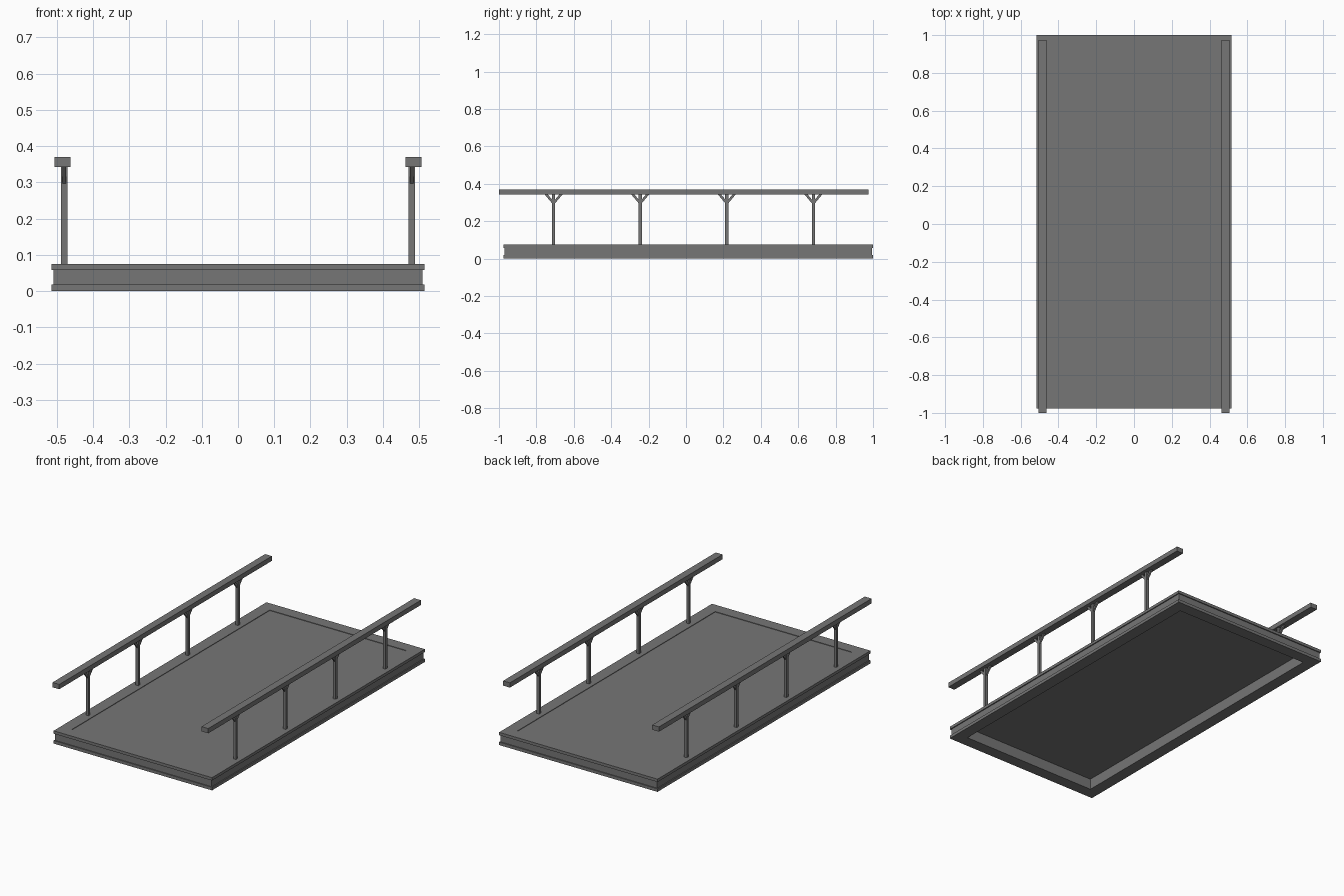
import bpy, bmesh

if "Cube" in bpy.data.objects:
    bpy.data.objects.remove(bpy.data.objects["Cube"])

# Dark grey paint for every part
paint = bpy.data.materials.new("dark_grey")
paint.diffuse_color = (0.18, 0.18, 0.18, 1)
paint.use_nodes = True
paint.node_tree.nodes["Principled BSDF"].inputs["Base Color"].default_value = paint.diffuse_color

def mesh_object(name, bm):
    bmesh.ops.recalc_face_normals(bm, faces=bm.faces)
    me = bpy.data.meshes.new(name)
    bm.to_mesh(me)
    bm.free()
    me.materials.append(paint)
    ob = bpy.data.objects.new(name, me)
    bpy.context.collection.objects.link(ob)
    return ob

def box(name, x0, x1, y0, y1, z0, z1):
    bm = bmesh.new()
    bmesh.ops.create_cube(bm, size=1)
    for v in bm.verts:
        v.co = (x1 if v.co.x > 0 else x0, y1 if v.co.y > 0 else y0, z1 if v.co.z > 0 else z0)
    return mesh_object(name, bm)

def prism(name, profile, x0, x1):
    """Extrude a (y, z) outline along x."""
    bm = bmesh.new()
    face = bm.faces.new([bm.verts.new((x0, y, z)) for y, z in profile])
    ext = bmesh.ops.extrude_face_region(bm, geom=[face])["geom"]
    bmesh.ops.translate(bm, vec=(x1 - x0, 0, 0),
                        verts=[v for v in ext if isinstance(v, bmesh.types.BMVert)])
    return mesh_object(name, bm)

HX, Y0, Y1, TOP = 0.515, -0.977, 1.0, 0.075
RIM, RAIL_Z = 0.07, 0.342

# Deck frame: grooved beam section swept round the rectangle (inset, height)
section = [(0, 0), (0, .018), (.006, .018), (.006, .058), (0, .058), (0, TOP), (RIM, TOP), (RIM, 0)]
bm = bmesh.new()
loops = []
for i, z in section:
    corners = [(-HX + i, Y0 + i), (HX - i, Y0 + i), (HX - i, Y1 - i), (-HX + i, Y1 - i)]
    loops.append([bm.verts.new((x, y, z)) for x, y in corners])
for a, b in zip(loops, loops[1:] + loops[:1]):
    for k in range(4):
        n = (k + 1) % 4
        bm.faces.new((a[k], a[n], b[n], b[k]))
mesh_object("deck_frame", bm)

# Slightly sunken floor panel
box("deck_floor", -HX + RIM, HX - RIM, Y0 + RIM, Y1 - RIM, 0.064, 0.072)

# Handrails, posts and paired diagonal braces
for side, s in (("left", -1), ("right", 1)):
    cx = s * 0.4845
    box(f"{side}_handrail", cx - .022, cx + .022, -1.0, 0.975, RAIL_Z, 0.37)
    px = s * 0.4795
    for k in range(4):
        y = -0.708 + k * 0.463
        box(f"{side}_post_{k + 1}", px - .0085, px + .0085, y - .0085, y + .0085, TOP, RAIL_Z)
        for label, d in (("front", -1), ("back", 1)):
            outline = [(y, .286), (y + d * .047, RAIL_Z), (y + d * .03, RAIL_Z), (y, .306)]
            prism(f"{side}_brace_{k + 1}_{label}", outline, px - .005, px + .005)
